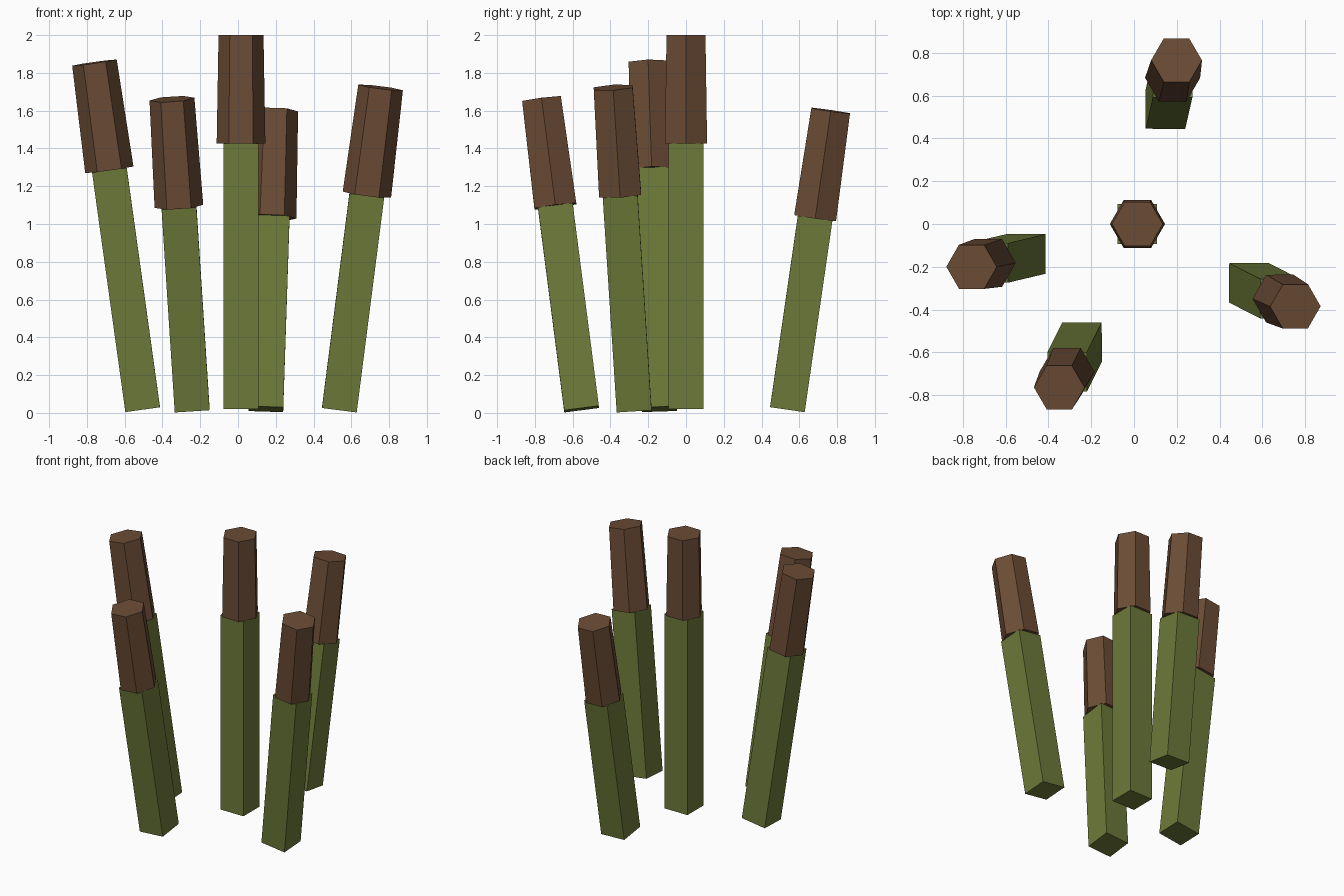
import bpy
import math
from mathutils import Matrix, Vector

cube = bpy.data.objects.get("Cube")
if cube:
    bpy.data.objects.remove(cube, do_unlink=True)


def make_material(name, colour):
    mat = bpy.data.materials.new(name)
    mat.use_nodes = True
    mat.diffuse_color = colour
    mat.node_tree.nodes["Principled BSDF"].inputs["Base Color"].default_value = colour
    return mat


green = make_material("reed green", (0.153, 0.195, 0.041, 1))
brown = make_material("seed head brown", (0.147, 0.072, 0.036, 1))

STALK_SIDE = 0.185
HEAD_LENGTH = 0.573
HEAD_BOTTOM, HEAD_TOP = 0.129, 0.119


def prism(name, sides, r_bottom, r_top, length, turn, frame, mat):
    """Tapered prism standing on the origin of the given frame."""
    bpy.ops.mesh.primitive_cone_add(vertices=sides, radius1=r_bottom,
                                    radius2=r_top, depth=length)
    obj = bpy.context.object
    obj.name = name
    obj.data.transform(Matrix.Translation((0, 0, length / 2))
                       @ Matrix.Rotation(turn, 4, "Z"))
    obj.matrix_world = frame
    obj.data.materials.append(mat)
    return obj


def reed(name, base, lean, stalk_length):
    """Square stalk with a six-sided seed head, leaning along (lean x, lean y, 1)."""
    tilt = Vector((0, 0, 1)).rotation_difference(Vector((*lean, 1)))
    frame = Matrix.Translation((*base, 0.02)) @ tilt.to_matrix().to_4x4()
    r = STALK_SIDE / math.sqrt(2)
    prism(name + "_stalk", 4, r, r, stalk_length, math.pi / 4, frame, green)
    prism(name + "_seed_head", 6, HEAD_BOTTOM, HEAD_TOP, HEAD_LENGTH, math.pi / 2,
          frame @ Matrix.Translation((0, 0, stalk_length)), brown)


# Clump: upright reed in the middle, four leaning outwards
reed("middle_reed", (0.016, 0), (0, 0), 1.407)
reed("right_reed", (-0.505, -0.14), (-0.139, -0.033), 1.28)
reed("front_reed", (-0.243, -0.553), (-0.065, -0.129), 1.085)
reed("left_reed", (0.537, -0.275), (0.128, -0.065), 1.147)
reed("back_reed", (0.147, 0.537), (0.033, 0.145), 1.024)
